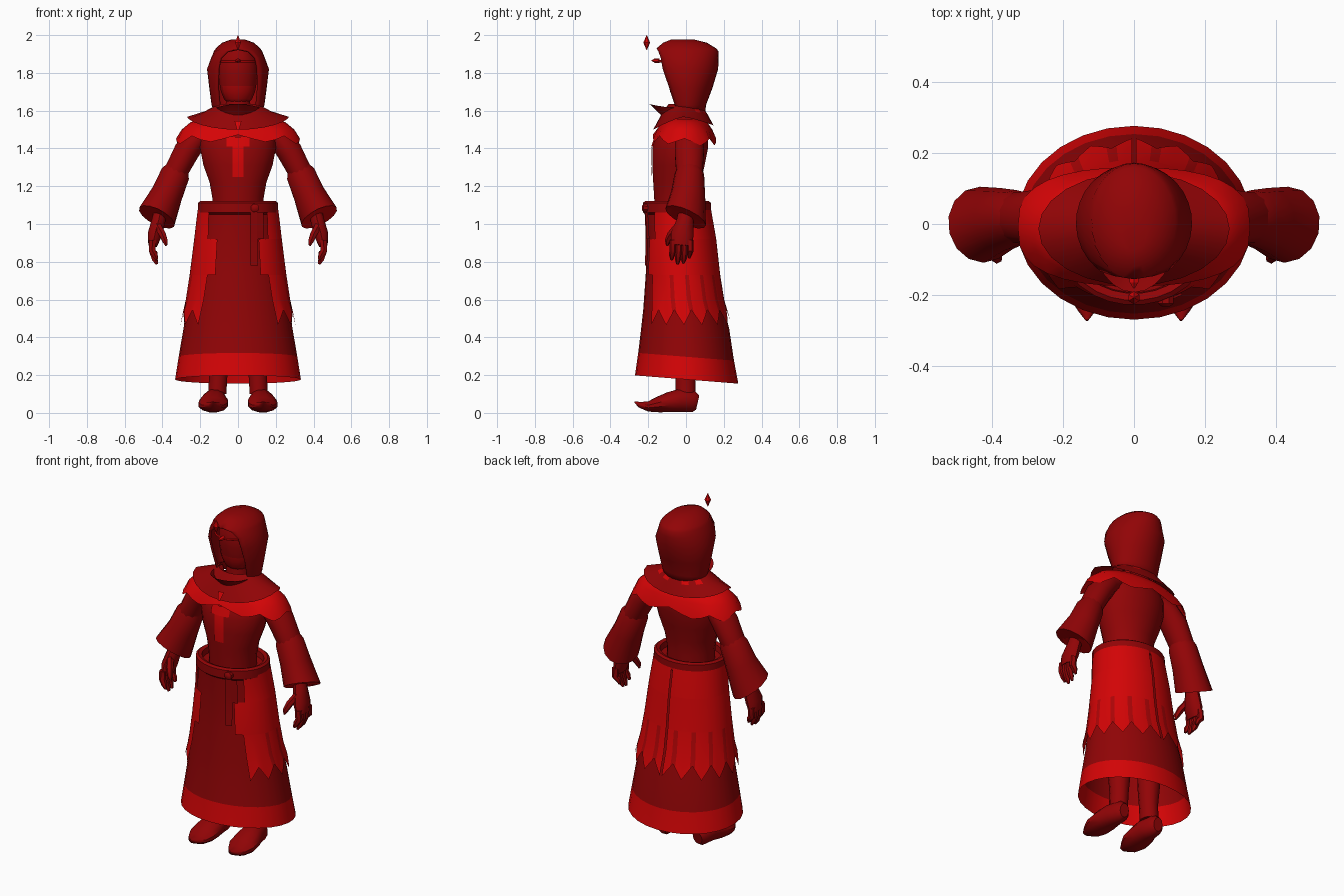
import bpy, bmesh, math
from mathutils import Vector

if "Cube" in bpy.data.objects:
    bpy.data.objects.remove(bpy.data.objects["Cube"])


def material(name, col):
    m = bpy.data.materials.new(name)
    m.diffuse_color = (*col, 1)
    m.use_nodes = True
    m.node_tree.nodes["Principled BSDF"].inputs["Base Color"].default_value = m.diffuse_color
    return m


DARK = material("dark_red_cloth", (0.285, 0.0012, 0.0018))
BRIGHT = material("bright_red_trim", (0.66, 0.0012, 0.0018))
MID = material("mid_red_lining", (0.42, 0.0012, 0.0018))


def finish(name, bm, mats, rule=None, angle=40):
    bmesh.ops.remove_doubles(bm, verts=bm.verts, dist=1e-5)
    bmesh.ops.recalc_face_normals(bm, faces=bm.faces)
    if rule:
        for f in bm.faces:
            f.material_index = rule(f.calc_center_median())
    me = bpy.data.meshes.new(name)
    bm.to_mesh(me)
    bm.free()
    ob = bpy.data.objects.new(name, me)
    bpy.context.collection.objects.link(ob)
    for m in mats:
        me.materials.append(m)
    bpy.ops.object.select_all(action='DESELECT')
    ob.select_set(True)
    bpy.context.view_layer.objects.active = ob
    bpy.ops.object.shade_smooth_by_angle(angle=math.radians(angle))
    return ob


def grid(name, fn, ni, nj, mats, rule=None, wrap=False, caps=(False, False), face_rule=None, angle=40):
    """Surface through fn(i, j): i counts rows, j counts columns."""
    bm = bmesh.new()
    vs = [[bm.verts.new(fn(i, j)) for j in range(nj)] for i in range(ni)]
    for i in range(ni - 1):
        for j in range(nj if wrap else nj - 1):
            k = (j + 1) % nj
            f = bm.faces.new((vs[i][j], vs[i][k], vs[i + 1][k], vs[i + 1][j]))
            if face_rule:
                f.material_index = face_rule(i, j)
    for want, row in zip(caps, (vs[0], vs[-1])):
        if want:
            bm.faces.new(row)
    return finish(name, bm, mats, rule, angle)


def tube(name, pts, mats, n=12, ref=None, s=1, caps=(True, True), rule=None, face_rule=None, angle=40):
    """Elliptical sections (x, y, z, ra, rb[, forward shear]); ref None keeps sections level."""
    P = [Vector((p[0] * s, p[1], p[2])) for p in pts]
    frames = []
    for i in range(len(P)):
        if ref is None:
            frames.append((Vector((1, 0, 0)), Vector((0, 1, 0))))
        else:
            t = (P[min(i + 1, len(P) - 1)] - P[max(i - 1, 0)]).normalized()
            u = Vector(ref).cross(t).normalized()
            frames.append((u, t.cross(u)))

    def fn(i, j):
        a = math.tau * (j + 0.5) / n
        u, v = frames[i]
        p = P[i] + u * pts[i][3] * math.cos(a) + v * pts[i][4] * math.sin(a)
        if len(pts[i]) > 5:
            p.z -= pts[i][5] * (p.y - P[i].y)
        return p
    return grid(name, fn, len(P), n, mats, rule, True, caps, face_rule, angle)


# Skirt profile: z, half width, front y, back y
SK = [(1.08, .203, -.212, .122), (.92, .222, -.205, .15), (.75, .243, -.212, .168),
      (.55, .274, -.226, .2), (.45, .288, -.237, .228), (.297, .314, -.253, .254),
      (.177, .333, -.27, .277)]


def skirt_point(th, z, off=0.0):
    for a, b in zip(SK, SK[1:]):
        if z >= b[0] or b is SK[-1]:
            t = min(1, max(0, (a[0] - z) / (a[0] - b[0])))
            r, f, k = (a[n] + (b[n] - a[n]) * t for n in (1, 2, 3))
            break
    y = (f + k) / 2 - ((k - f) / 2 + off) * math.cos(th)
    tilt = -.08 * y * min(1, max(0, (.45 - z) / .14))
    return Vector(((r + off) * math.sin(th), y, z + tilt))


grid("skirt", lambda i, j: skirt_point(math.tau * j / 28, SK[i][0]), 7, 28, [DARK, BRIGHT],
     wrap=True, caps=(True, False), face_rule=lambda i, j: int(i == 5))

# Open overskirt with a stepped front edge, large hem points and slits between them
ROWS = [(1.075, 46), (.921, 43), (.919, 28), (.731, 28), (.729, 39), (.60, 41), (0, 44)]
for s, side in ((1, "left"), (-1, "right")):
    def over(i, j, s=s):
        z, start = ROWS[i]
        if i == 6:
            z = .465 + .08 * abs((j + 4) % 8 - 4) / 4
        th = math.radians(start + (178.8 - start) * j / 48)
        p = skirt_point(th, z, .010 + (.008 if i == 6 else 0))
        return Vector((p.x * s, p.y, p.z))
    grid("overskirt_" + side, over, 7, 49, [BRIGHT, MID],
         face_rule=lambda i, j: int(i in (4, 5) and j % 8 in (3, 4) and j > 9))


# Hanging belt ends
def strip(name, x0, x1, z0, z1, off, mat):
    def fn(i, j):
        p = skirt_point(math.asin((x0, x1)[j] / .25), z0 + (z1 - z0) * i / 5, off)
        return Vector(((x0, x1)[j], p.y, p.z))
    grid(name, fn, 6, 2, [mat])


strip("belt_end_long", .065, .105, 1.06, .78, .014, DARK)
strip("belt_end_short", .10, .135, 1.06, .92, .02, DARK)

# Belt and knot
tube("belt", [(0, -.048, z, r, r - .032) for z, r in
              ((1.05, .198), (1.062, .213), (1.112, .213), (1.122, .2), (1.115, .18), (1.06, .175))],
     [DARK], 28, caps=(False, False))
tube("belt_knot", [(.09, -.19, 1.085, .022, .022), (.09, -.225, 1.085, .024, .024),
                   (.09, -.233, 1.085, .012, .012)], [DARK], 8, (0, 0, 1))

# Torso
TORSO = [(1.04, .137, -.165, .07), (1.14, .138, -.17, .072), (1.22, .152, -.175, .08),
         (1.31, .185, -.18, .1), (1.40, .203, -.18, .118), (1.46, .2, -.16, .12),
         (1.53, .16, -.11, .10), (1.58, .09, -.07, .08)]
tube("torso", [(0, (f + b) / 2, z, r, (b - f) / 2) for z, r, f, b in TORSO], [DARK], 20)

# Chest panel with cross tab, laid on the torso
for nm, w, zy in (("chest_panel", .03, ((1.25, -.181), (1.31, -.184), (1.40, -.184), (1.46, -.166))),
                  ("chest_tab", .06, ((1.41, -.184), (1.46, -.168)))):
    def chest(i, j, w=w, zy=zy):
        return Vector(((j - 1) * w, zy[i][1] + .009 * abs(j - 1) * (w / .06) ** 2, zy[i][0]))
    grid(nm, chest, len(zy), 3, [BRIGHT])


# Shoulder cape over the arms, with a ragged lower edge
CAPE = [(1.555, .18, .085, 1), (1.54, .25, .12, .9), (1.50, .298, .147, .8), (1.43, .328, .168, .7)]


def cape(i, j):
    a = math.tau * j / 32
    z, rx, ry, e = CAPE[i]
    c, sn = math.cos(a), math.sin(a)
    if i == 3:
        z += (.022 if j % 4 == 0 else -.014 if j % 4 == 2 else 0) + .02 * max(0, c)
    return Vector((rx * math.copysign(abs(sn) ** (.5 + e / 2), sn),
                   -.008 - ry * math.copysign(abs(c) ** e, c), z))


grid("shoulder_cape", cape, 4, 32, [BRIGHT], wrap=True)


# Dark mantle dipping at front and back, with bright patches behind the neck
def mantle(i, j):
    a = math.tau * j / 24
    c = math.cos(a)
    if i == 2:
        z = 1.567 - (.068 if c > 0 else .045) * abs(c) ** 1.3
        return Vector((.27 * math.sin(a), -.014 - .16 * c, z))
    z, rx, ry = ((1.635, .105, .085), (1.597, .175, .122))[i]
    return Vector((rx * math.sin(a), -.008 - ry * c, z - .016 * c * c * i))


grid("mantle", mantle, 3, 24, [DARK, BRIGHT], wrap=True,
     face_rule=lambda i, j: int(i == 0 and j in (8, 10, 13, 15)))


# Flared front collar
def collar(i, j):
    a = math.radians(-105 + 210 * j / 14)
    z, rx, ry, yc = ((1.53, .085, .085, -.025), (1.58, .095, .11, -.025), (1.635, .118, .165, -.028))[i]
    return Vector((rx * math.sin(a), yc - ry * math.cos(a), z - (.02 * math.sin(a) ** 2 if i == 2 else 0)))


grid("collar", collar, 3, 15, [DARK])
grid("collar_clasp", lambda i, j: Vector(((j - .5) * (.012 + .025 * i), -.183 + .022 * i, 1.50 + .045 * i)),
     2, 2, [BRIGHT])

# Hood with a raked open front: z, half width, centre y, depth, opening angle
HOOD = [(1.58, .122, .012, .088, 55), (1.63, .14, .008, .098, 46), (1.72, .152, .005, .135, 46),
        (1.82, .164, .003, .167, 41), (1.88, .142, -.003, .176, 42), (1.915, .128, .003, .168, 27),
        (1.93, .118, .002, .158, 0), (1.96, .084, -.005, .115, 0), (1.977, .035, -.018, .06, 0)]


def hood(i, j):
    z, rx, yc, ry, a0 = HOOD[i]
    a = math.radians(a0 + (360 - 2 * a0) * j / 24)
    return Vector((rx * math.sin(a), yc - ry * math.cos(a), z))


ob = grid("hood", hood, 9, 25, [DARK], caps=(False, True), angle=55)
sol = ob.modifiers.new("thickness", 'SOLIDIFY')
sol.thickness, sol.offset = .012, -1

# Head, neck, and veil over the chin
HEAD = [(1.63, .04, .04), (1.66, .075, .065), (1.70, .092, .08), (1.73, .098, .088),
        (1.80, .104, .098), (1.87, .1, .1), (1.92, .07, .08), (1.945, .02, .03)]
tube("head", [(0, -.005, z, a, b) for z, a, b in HEAD], [DARK, MID], 16,
     rule=lambda c: int(1.65 < c.z < 1.72 and c.y < -.045))
tube("neck", [(0, 0, 1.52, .075, .07), (0, 0, 1.67, .065, .06)], [DARK], 12)

# Circlet, its jewel, and the floating gem
tube("circlet", [(.108 * math.sin(a), -.02 - .125 * math.cos(a), 1.862, .006, .007)
                 for a in [math.radians(-75 + 15 * k) for k in range(11)]], [BRIGHT], 6, (0, 0, 1))
tube("circlet_jewel", [(0, -.14, 1.865, .014, .012), (0, -.165, 1.865, .014, .012),
                       (0, -.182, 1.865, .002, .002)], [BRIGHT], 6, (0, 0, 1), angle=10)
tube("floating_gem", [(0, -.208, 1.92, .001, .001), (0, -.208, 1.96, .018, .018),
                      (0, -.208, 2.0, .001, .001)], [BRIGHT], 6, angle=10)

Y, Z = (0, 1, 0), (0, 0, 1)
for s, side in ((1, "left"), (-1, "right")):
    # Arm and bell sleeve, its mouth tilted forward to show the lining
    tube("upper_arm_" + side, [(.15, .012, 1.49, .045, .06), (.21, .014, 1.46, .062, .075),
                               (.272, .018, 1.385, .07, .08), (.332, .018, 1.27, .064, .072)],
         [DARK], 12, Y, s)
    tube("sleeve_" + side, [(.315, .018, 1.31, .055, .06), (.332, .018, 1.265, .079, .078),
                            (.375, .012, 1.16, .085, .09, .1), (.43, -.002, 1.037, .104, .108, .3),
                            (.426, -.002, 1.048, .096, .099, .3), (.39, .01, 1.13, .065, .07)],
         [DARK, BRIGHT], 14, Y, s, face_rule=lambda i, j: int(i >= 3))
    # Hand
    tube("palm_" + side, [(.395, .01, 1.13, .036, .04), (.42, -.005, 1.02, .038, .044),
                          (.44, -.02, .945, .04, .06), (.452, -.024, .885, .024, .057)],
         [DARK], 10, Y, s)
    for k, tip in enumerate((.81, .787, .792, .82)):
        y = -.07 + .031 * k
        tube("finger_%d_%s" % (k + 1, side), [(.452, y, .915, .021, .018), (.455, y, .86, .02, .018),
                                              (.44, y - .004, tip + .025, .017, .016),
                                              (.429, y - .006, tip, .007, .007)], [DARK], 6, Y, s)
    tube("thumb_" + side, [(.425, -.04, .99, .022, .022), (.4, -.08, .945, .02, .02),
                           (.386, -.097, .91, .016, .016), (.38, -.1, .885, .006, .006)], [DARK], 6, Y, s)
    # Leg and curled shoe
    tube("leg_" + side, [(.105, .0, .7, .07, .075), (.105, .0, .3, .06, .062),
                         (.105, -.002, .19, .05, .055), (.11, -.002, .1, .05, .055)], [DARK], 12, None, s)
    tube("shoe_" + side, [(.12, .062, .055, .03, .04), (.12, .04, .06, .05, .058), (.122, -.03, .066, .062, .064),
                          (.128, -.09, .056, .078, .055), (.132, -.15, .043, .08, .042),
                          (.133, -.2, .034, .058, .028), (.133, -.245, .043, .025, .016),
                          (.133, -.272, .058, .004, .004)], [DARK], 12, Z, s)
